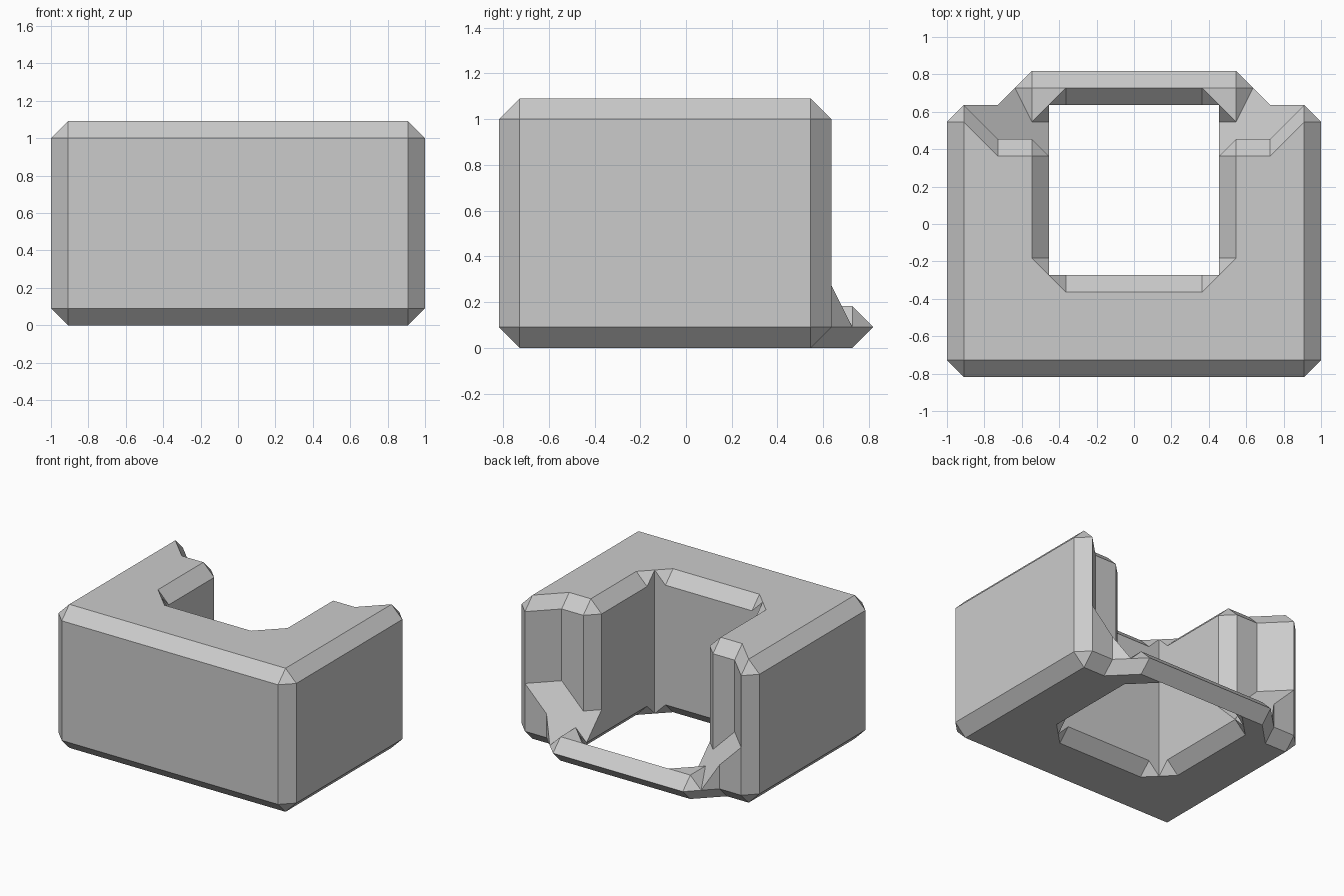
import bpy
import bmesh
from mathutils import Vector

cube = bpy.data.objects.get("Cube")
if cube:
    bpy.data.objects.remove(cube, do_unlink=True)

UNIT = 1 / 11          # chamfer width; the whole shape sits on this grid
TOP = 12               # block height in grid units
LIP = TOP - 1          # height where the top chamfers begin
bm = bmesh.new()


def face(*points):
    """Add a face and its mirror image, skipping repeated points."""
    corners = list(dict.fromkeys(points))
    if len(corners) < 3:
        return
    for side in (UNIT, -UNIT):
        bm.faces.new([bm.verts.new((x * side, y * UNIT, z * UNIT))
                      for x, y, z in corners])


def band(lower, upper):
    """Bridge two outlines that have the same number of points."""
    for i in range(len(lower) - 1):
        face(lower[i], lower[i + 1], upper[i + 1], upper[i])


def level(z, *plan):
    """Place plan points at one height."""
    return [(x, y, z) for x, y in plan]


# Outer walls and their top chamfers
outline = [(0, -9), (10, -9), (11, -8), (11, 6)]
inset = [(0, -8), (10, -8), (10, -8), (10, 6)]
back_corner, back_inset = (10, 7), (10, 6)
band(level(1, *outline), level(LIP, *outline))
band(level(LIP, *outline, back_corner), level(TOP, *inset, back_inset))
face((11, 6, 1), (10, 7, 1), (10, 7, 5), (10, 7, LIP), (11, 6, LIP))

# Outer bottom chamfers, running on around the low back bar
bar_plan = [(8, 7), (7, 8), (6, 9), (4, 9), (0, 9)]
bar_inset = [(8, 6), (6, 8), (6, 8), (4, 8), (0, 8)]
band(level(1, *outline, back_corner, *bar_plan),
     level(0, *inset, back_inset, *bar_inset))

# Pocket walls and the chamfered rim of the opening
arm_end = [(5, 4), (6, 5), (8, 5), back_corner]
rim_low = (level(LIP, (0, -3), (4, -3)) + level(TOP, (5, -3))
           + level(LIP, (5, -2), *arm_end))
rim_top = level(TOP, (0, -4), (4, -4), (5, -3), (6, -2),
                (6, 4), (6, 4), (8, 4), back_inset)
pocket_front = level(1, (0, -3), (4, -3)) + level(0, (5, -3)) + level(1, (5, -2))
pocket_foot = (pocket_front + level(3, *arm_end[:2]) + level(5, *arm_end[2:]))
band(pocket_foot, rim_low)
band(rim_low, rim_top)

# Sloping gussets between the arms and the back bar
face((10, 7, 5), (8, 5, 5), (6, 5, 3), (5, 4, 3),
     (5, 6, 1), (6, 6, 2), (7, 8, 1), (8, 7, 3))
face((5, -2, 1), (5, 6, 1), (5, 4, 3))
face((10, 7, 1), (8, 7, 1), (8, 7, 3), (10, 7, 5))
face((8, 7, 1), (7, 8, 1), (8, 7, 3))

# Back bar: outer slope, inner slope, flat corner and inner corner walls
band(level(1, (0, 9), (4, 9), (6, 9), (7, 8), (7, 8)),
     level(2, (0, 8), (4, 8), (6, 8), (6, 8), (6, 6)))
bar_inner = level(1, (0, 7), (4, 7)) + level(2, (5, 7)) + level(1, (5, 6))
band(bar_inner, level(2, (0, 8), (4, 8), (5, 7), (6, 6)))
face(*level(2, (6, 8), (4, 8), (5, 7), (6, 6)))
band(bar_inner[1:], level(0, (5, 7)) * 3)

# Chamfered hole through the floor
hole_plan = [(0, -4), (4, -4), (5, -3), (6, -2), (6, 6), (5, 7), (4, 8), (0, 8)]
band(pocket_front + level(1, (5, 6)) + level(0, (5, 7)) + level(1, (4, 7), (0, 7)),
     level(0, *hole_plan))

# Flat top and underside
face(*level(TOP, *inset, back_inset), *reversed(rim_top))
face(*level(0, *inset, back_inset, *bar_inset[:-1]),
     *reversed(level(0, *hole_plan[:-1])))

# Weld the halves and remove the centre seam
bmesh.ops.remove_doubles(bm, verts=bm.verts[:], dist=UNIT / 100)
bmesh.ops.recalc_face_normals(bm, faces=bm.faces[:])
seam = [e for e in bm.edges
        if all(abs(v.co.x) < UNIT / 100 for v in e.verts)]
bmesh.ops.dissolve_edges(bm, edges=seam, use_verts=True)
if bm.calc_volume(signed=True) < 0:
    bmesh.ops.reverse_faces(bm, faces=bm.faces[:])

# Flat-shaded block in one plain grey
mesh = bpy.data.meshes.new("chamfered_block")
bm.to_mesh(mesh)
bm.free()
block = bpy.data.objects.new("chamfered_block", mesh)
bpy.context.collection.objects.link(block)

grey = bpy.data.materials.new("light_grey")
grey.use_nodes = True
colour = (0.6, 0.6, 0.6, 1)
grey.diffuse_color = colour
shader = next(n for n in grey.node_tree.nodes if n.type == "BSDF_PRINCIPLED")
shader.inputs["Base Color"].default_value = colour
mesh.materials.append(grey)
